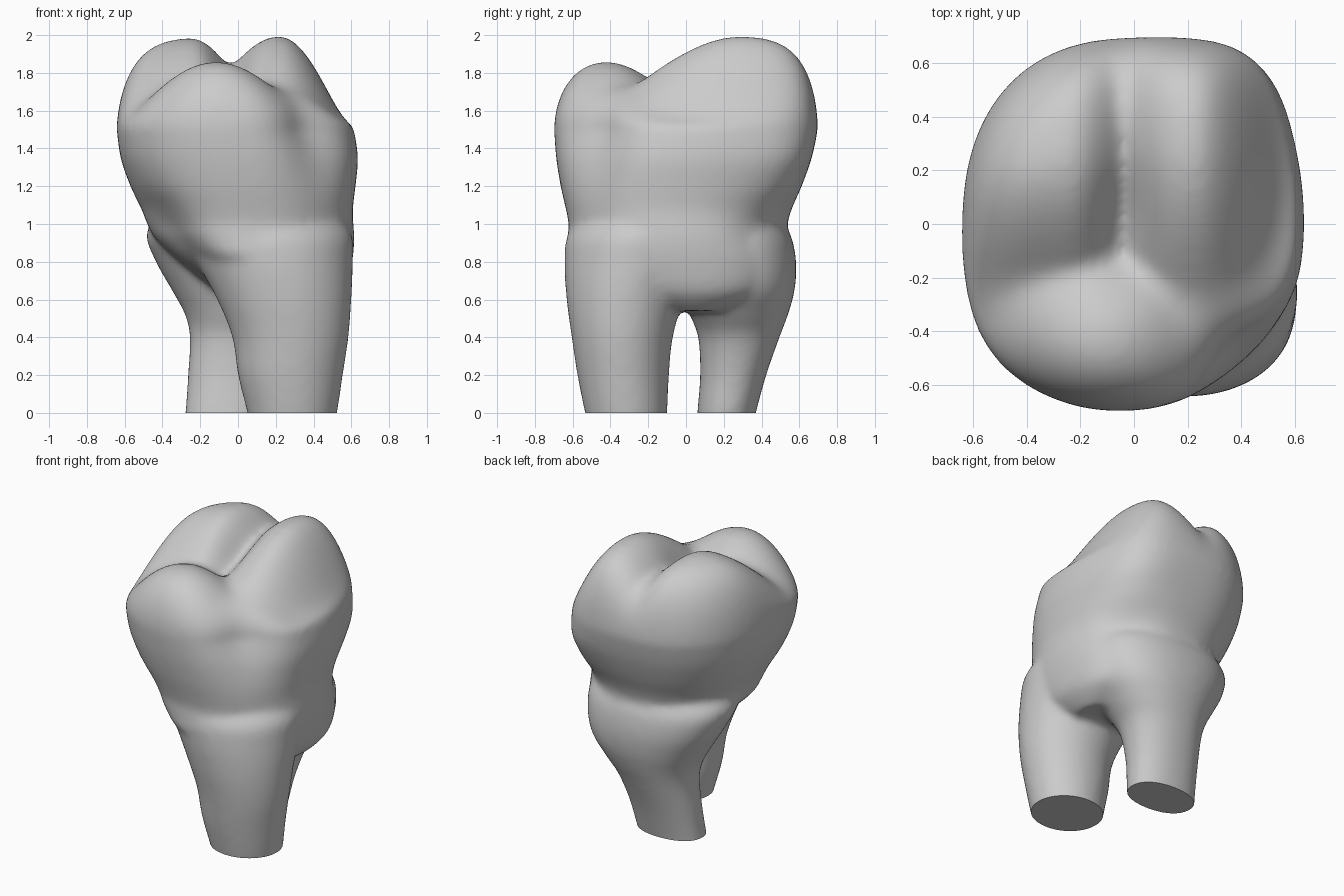
import bpy, bmesh, math
from mathutils import Vector

cube = bpy.data.objects.get("Cube")
if cube:
    bpy.data.objects.remove(cube, do_unlink=True)

SIDES = 72
# Directions of the back right, front left and front right corners
CORNERS = (.9, 3.75, 5.45)


def refine(rows, steps=5):
    """Catmull-Rom interpolation between section rows."""
    out = []
    for i in range(len(rows) - 1):
        a, b, c, d = (Vector(rows[max(0, min(len(rows) - 1, i + k))]) for k in (-1, 0, 1, 2))
        for s in range(steps):
            t = s / steps
            out.append(b + (c - a) * t / 2 + (a * 2 - b * 5 + c * 4 - d) * t * t / 2
                       + (b * 3 - a - c * 3 + d) * t ** 3 / 2)
    return out + [Vector(rows[-1])]


def section(row, power):
    """Rounded outline for the row (z, x0, x1, y0, y1, corner swellings...)."""
    z, x0, x1, y0, y1, *swell = row
    pts = []
    for k in range(SIDES):
        a = math.tau * k / SIDES
        c, s = math.cos(a), math.sin(a)
        f = 1 + sum(w * math.exp(-((a - b) / .4) ** 2) for w, b in zip(swell, CORNERS))
        ex = 2 / power
        pts.append(Vector(((x0 + x1) / 2 + f * (x1 - x0) / 2 * math.copysign(abs(c) ** ex, c),
                           (y0 + y1) / 2 + f * (y1 - y0) / 2 * math.copysign(abs(s) ** ex, s), z)))
    return pts


def loft(bm, rings):
    """Closed skin through the rings, capped at both ends."""
    loops = [[bm.verts.new(p) for p in ring] for ring in rings]
    for lo, hi in zip(loops, loops[1:]):
        for k in range(SIDES):
            j = (k + 1) % SIDES
            bm.faces.new((lo[k], lo[j], hi[j], hi[k]))
    bm.faces.new(loops[0][::-1])
    bm.faces.new(loops[-1])


# Cusps: x, y, height, then widths to the left, right, front and back
CUSPS = ((-.25, .25, 1.985, 1.4, .5, .82, 1.5),
         (.22, .30, 1.995, .6, .45, 1.0, 1.6),
         (-.12, -.45, 1.865, .8, .78, 1.0, .82),
         (.24, -.32, 1.69, .6, .8, 1.0, .9))


def chewing_height(x, y, s):
    """Blend of the cusps, with grooves that fade towards the rim."""
    sharp = 48 - 30 * s
    total = math.exp(sharp * -.46)
    for cx, cy, top, wl, wr, wf, wb in CUSPS:
        dx, dy = x - cx, y - cy
        d = (dx / (wl if dx < 0 else wr)) ** 2 + (dy / (wf if dy < 0 else wb)) ** 2
        total += math.exp(sharp * (top - d / (1 + .7 * d) - 2))
    pit = .06 * math.exp(-((x + .04) / .1) ** 2 - ((y - .04) / .2) ** 2)
    return 2 + math.log(total) / sharp - pit


bm = bmesh.new()

# Crown wall and neck, tapering into the fork between the roots
crown = [(.54, .08, .47, -.15, .22, 0, 0, 0), (.64, -.1, .565, -.4, .44, 0, -.03, 0),
         (.8, -.31, .605, -.62, .56, -.03, -.1, -.04), (.92, -.44, .616, -.628, .55, -.05, -.12, -.04),
         (1.0, -.485, .611, -.622, .54, -.04, -.11, -.03), (1.08, -.515, .608, -.637, .56, .0, -.07, -.03),
         (1.2, -.57, .622, -.665, .61, .06, -.01, -.06), (1.35, -.62, .635, -.69, .66, .1, .02, -.12),
         (1.5, -.64, .614, -.702, .692, .1, .03, -.19)]
rings = [section(r, 2.3) for r in refine(crown)]

# Chewing surface: the rim shrinks inward and rises over the cusps
rim = rings[-1]
for i in range(1, 40):
    s = math.cos(math.pi / 2 * i / 40)
    roll = math.sqrt(1 - s ** 7.5)
    rings.append([Vector((p.x * s, p.y * s, 1.5 + (chewing_height(p.x * s, p.y * s, s) - 1.5) * roll))
                  for p in rim])
loft(bm, rings)

# Front root
front = [(-.1, .07, .5, -.51, -.11), (0, .05, .525, -.535, -.10), (.2, 0, .555, -.575, -.09),
         (.4, -.03, .585, -.605, -.07), (.6, -.11, .6, -.632, -.01),
         (.8, -.22, .608, -.643, .1), (.95, -.3, .6, -.622, .15), (1.08, -.3, .5, -.5, .1)]
loft(bm, [section(r, 2.02) for r in refine(front)])

# Back root
back = [(-.1, -.29, .17, .06, .35), (0, -.28, .2, .06, .37), (.2, -.265, .23, .075, .425),
        (.4, -.255, .29, .065, .495), (.52, -.28, .38, .02, .54), (.65, -.35, .48, -.03, .575),
        (.8, -.435, .52, -.08, .583), (.95, -.485, .52, -.15, .55), (1.08, -.4, .4, -.15, .45)]
loft(bm, [section(r, 2.2) for r in refine(back)])

bmesh.ops.recalc_face_normals(bm, faces=bm.faces)
mesh = bpy.data.meshes.new("tooth_shells")
bm.to_mesh(mesh)
bm.free()
tooth = bpy.data.objects.new("tooth", mesh)
bpy.context.collection.objects.link(tooth)

# Fuse the shells into one skin and soften the joins
fuse = tooth.modifiers.new("fuse", 'REMESH')
fuse.mode = 'VOXEL'
fuse.voxel_size = .02
soften = tooth.modifiers.new("soften", 'SMOOTH')
soften.factor = .5
soften.iterations = 14
fused = bpy.data.meshes.new_from_object(tooth.evaluated_get(bpy.context.evaluated_depsgraph_get()))
tooth.modifiers.clear()
tooth.data = fused
bpy.data.meshes.remove(mesh)

# Cut the root ends flat on the ground
bm = bmesh.new()
bm.from_mesh(fused)
cut = bmesh.ops.bisect_plane(bm, geom=bm.verts[:] + bm.edges[:] + bm.faces[:],
                             plane_co=(0, 0, 0), plane_no=(0, 0, 1), clear_inner=True)
edges = [e for e in cut["geom_cut"] if isinstance(e, bmesh.types.BMEdge)]
bmesh.ops.holes_fill(bm, edges=edges, sides=0)
bmesh.ops.recalc_face_normals(bm, faces=bm.faces)
bm.to_mesh(fused)
bm.free()
fused.name = "tooth"

# Plain grey material
grey = bpy.data.materials.new("plain_grey")
grey.use_nodes = True
colour = (.6, .6, .6, 1)
grey.diffuse_color = colour
grey.node_tree.nodes["Principled BSDF"].inputs["Base Color"].default_value = colour
fused.materials.clear()
fused.materials.append(grey)

bpy.context.view_layer.objects.active = tooth
tooth.select_set(True)
bpy.ops.object.shade_smooth_by_angle(angle=math.radians(50))
